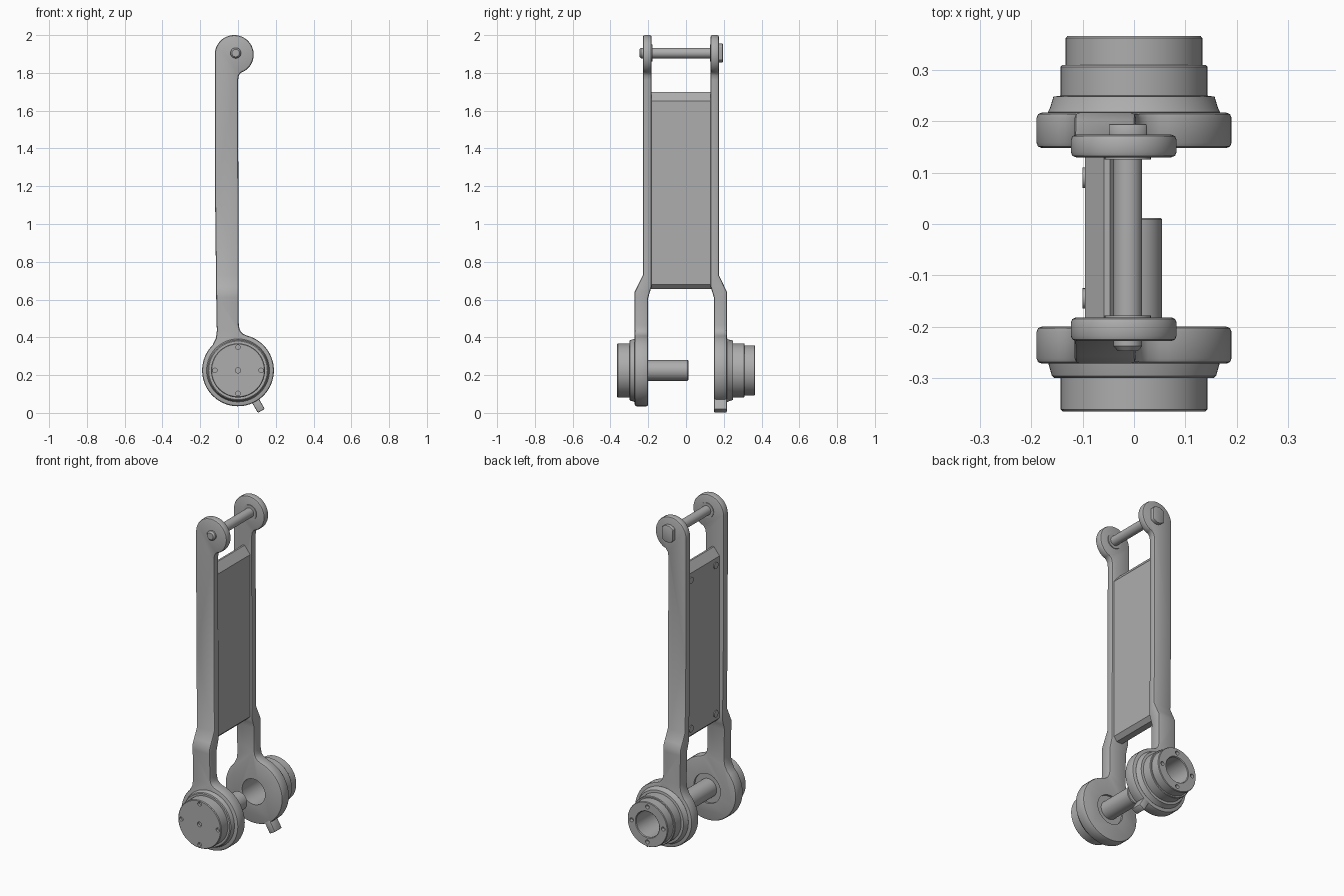
import bpy, bmesh, math
from mathutils import Matrix, Vector

cube = bpy.data.objects.get("Cube")
if cube:
    bpy.data.objects.remove(cube, do_unlink=True)

# Single grey metal
GREY = 0.42
metal = bpy.data.materials.new("grey_metal")
metal.use_nodes = True
metal.diffuse_color = (GREY, GREY, GREY, 1)
metal.node_tree.nodes["Principled BSDF"].inputs["Base Color"].default_value = (GREY, GREY, GREY, 1)

HUB_Z = 0.225
PIN = (-0.012, 1.905)


def finish(name, bm, bevel=0.0, cuts=()):
    bmesh.ops.recalc_face_normals(bm, faces=bm.faces)
    mesh = bpy.data.meshes.new(name)
    bm.to_mesh(mesh)
    bm.free()
    obj = bpy.data.objects.new(name, mesh)
    bpy.context.collection.objects.link(obj)
    mesh.materials.append(metal)
    bpy.ops.object.select_all(action="DESELECT")
    obj.select_set(True)
    bpy.context.view_layer.objects.active = obj
    if bevel:
        mod = obj.modifiers.new("round_edges", "BEVEL")
        mod.width, mod.segments, mod.limit_method = bevel, 2, "ANGLE"
        mod.angle_limit = math.radians(32)
        bpy.ops.object.modifier_apply(modifier=mod.name)
    for cutter in cuts:
        mod = obj.modifiers.new("hole", "BOOLEAN")
        mod.object, mod.solver = cutter, "EXACT"
        bpy.ops.object.modifier_apply(modifier=mod.name)
        bpy.data.objects.remove(cutter, do_unlink=True)
    bpy.ops.object.shade_smooth_by_angle(angle=math.radians(32))
    return obj


def arc(cx, cz, r, start, end, n):
    angles = [math.radians(start + (end - start) * i / n) for i in range(n + 1)]
    return [(cx + r * math.cos(a), cz + r * math.sin(a)) for a in angles]


def prism(points, y0, y1):
    """Extrude an x-z outline from y0 to y1."""
    bm = bmesh.new()
    face = bm.faces.new([bm.verts.new((x, y0, z)) for x, z in points])
    grown = bmesh.ops.extrude_face_region(bm, geom=[face])["geom"]
    moved = [v for v in grown if isinstance(v, bmesh.types.BMVert)]
    bmesh.ops.translate(bm, verts=moved, vec=(0, y1 - y0, 0))
    return bm


def lathe(points, x, z, closed=False, steps=64):
    """Turn a radius-y profile about an axis parallel to y."""
    bm = bmesh.new()
    verts = [bm.verts.new((r, y, 0)) for r, y in points]
    pairs = list(zip(verts, verts[1:])) + ([(verts[-1], verts[0])] if closed else [])
    edges = [bm.edges.new(p) for p in pairs]
    bmesh.ops.spin(bm, geom=verts + edges, cent=(0, 0, 0), axis=(0, 1, 0),
                   angle=math.tau, steps=steps, use_merge=True)
    bmesh.ops.remove_doubles(bm, verts=bm.verts, dist=1e-5)
    bmesh.ops.translate(bm, verts=bm.verts, vec=(x, 0, z))
    return bm


def drill(x, z, r, y0, y1, steps=24):
    obj = finish("drill", lathe([(0, y0), (r, y0), (r, y1), (0, y1)], x, z, steps=steps))
    obj.hide_render = True
    return obj


def screw_ring(radius, y0, y1):
    return [drill(radius * math.cos(a), HUB_Z + radius * math.sin(a), 0.012, y0, y1, 16)
            for a in (0, math.pi / 2, math.pi, 3 * math.pi / 2)]


# Arm outline: big lower ring, straight bar, offset upper eye
OUTLINE = (arc(0, HUB_Z, 0.19, 135, 435, 56)
           + [(0.027, 0.418), (0.01, 0.435), (0.004, 0.465), (0, 1.76), (0.004, 1.785), (0.016, 1.803)]
           + arc(-0.02, 1.897, 0.103, -60, 180, 32)
           + [(-0.122, 1.2), (-0.114, 0.5), (-0.112, 0.435), (-0.117, 0.395)])


def ramp(z, z0, z1, low, high):
    t = min(max((z - z0) / (z1 - z0), 0), 1)
    return low + (high - low) * t


def arm(name, outer, inner, bore):
    bm = prism(OUTLINE, 0, 1)
    for level in (0.61, 0.64, 0.67, 0.73):
        bmesh.ops.bisect_plane(bm, geom=bm.verts[:] + bm.edges[:] + bm.faces[:],
                               plane_co=(0, 0, level), plane_no=(0, 0, 1))
    # Joggle the bar towards the middle above the hub
    for v in bm.verts:
        side = ramp(v.co.z, 0.64, 0.73, *outer) if v.co.y > 0.5 else ramp(v.co.z, 0.61, 0.67, *inner)
        v.co.y = side
    return finish(name, bm, 0.01, [drill(0, HUB_Z, bore, -0.5, 0.5, 64)])


arm("front_arm", (-0.272, -0.228), (-0.2, -0.182), 0.088)
arm("back_arm", (0.217, 0.174), (0.148, 0.13), 0.076)

# Closed front hub with screw holes
front = [(0, -0.212), (0.16, -0.212), (0.168, -0.265), (0.166, -0.275), (0.16, -0.296), (0.155, -0.3),
         (0.143, -0.3), (0.143, -0.361), (0.139, -0.365), (0, -0.365)]
finish("front_hub", lathe(front, 0, HUB_Z),
       cuts=screw_ring(0.122, -0.4, -0.35) + [drill(0, HUB_Z, 0.014, -0.4, -0.35, 16)])

# Open stepped back hub
back = [(0.076, 0.2), (0.16, 0.2), (0.168, 0.218), (0.164, 0.225), (0.157, 0.248), (0.143, 0.25),
        (0.143, 0.306), (0.14, 0.31), (0.133, 0.31), (0.133, 0.362), (0.13, 0.366), (0.08, 0.366), (0.076, 0.362)]
finish("back_hub", lathe(back, 0, HUB_Z, closed=True), cuts=screw_ring(0.105, 0.345, 0.4))

# Axle stub
axle = [(0, -0.215), (0.055, -0.215), (0.055, 0.009), (0.052, 0.012), (0, 0.012)]
finish("axle_stub", lathe(axle, 0, HUB_Z, steps=48))

# Tab under the back arm ring
bm = bmesh.new()
bmesh.ops.create_cube(bm, size=1)
place = Matrix.Translation((0.103, 0.182, 0.046)) @ Matrix.Rotation(math.radians(-30), 4, "Y")
bm.transform(place @ Matrix.Diagonal((0.042, 0.068, 0.082, 1)))
finish("stop_tab", bm, 0.006)

# Web panel between the arms, chamfered at both ends
panel = [(-0.095, 0.68), (-0.072, 0.657), (-0.033, 0.657), (-0.01, 0.68),
         (-0.01, 1.652), (-0.047, 1.698), (-0.058, 1.698), (-0.095, 1.652)]
finish("web_panel", prism(panel, -0.19, 0.14))

# Flat screw heads on the panel
for y in (-0.145, 0.09):
    for z in (0.72, 1.61):
        bm = bmesh.new()
        bmesh.ops.create_cone(bm, cap_ends=True, segments=20, radius1=0.02, radius2=0.02, depth=0.008)
        bm.transform(Matrix.Translation((-0.096, y, z)) @ Matrix.Rotation(math.pi / 2, 4, "Y"))
        finish("panel_screw", bm)

# Cross pin with washers and a two-flat head
pin = [(0, -0.247), (0.02, -0.247), (0.028, -0.238), (0.028, 0.18), (0, 0.18)]
finish("cross_pin", lathe(pin, *PIN, steps=32))
for y0, y1 in ((-0.19, -0.178), (0.126, 0.14)):
    washer = [(0, y0), (0.045, y0), (0.045, y1), (0, y1)]
    finish("pin_washer", lathe(washer, *PIN, steps=32))
flat = math.degrees(math.acos(0.037 / 0.05))
head = arc(*PIN, 0.05, flat, 180 - flat, 10) + arc(*PIN, 0.05, 180 + flat, 360 - flat, 10)
finish("pin_head", prism(head, 0.165, 0.195), 0.003)
